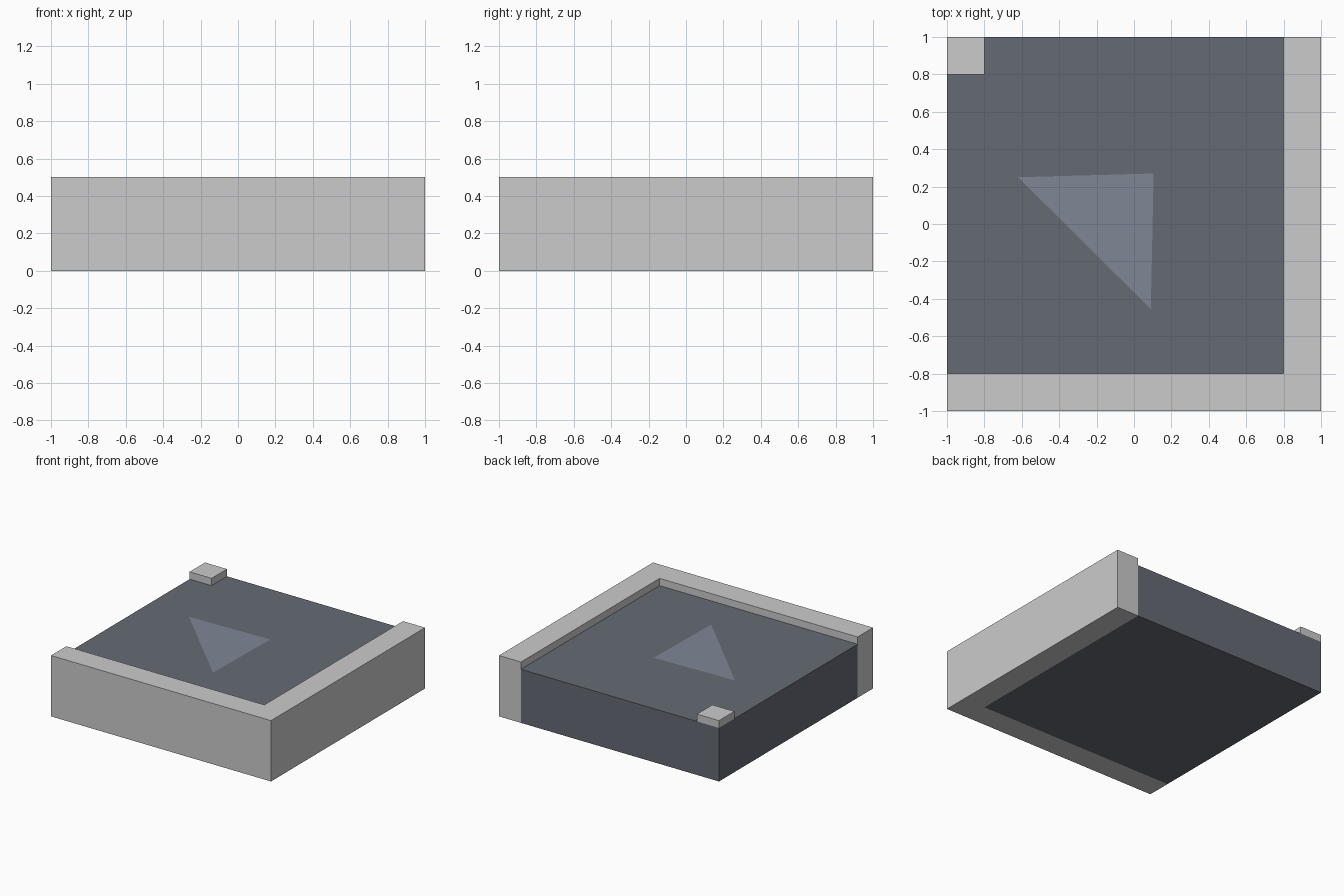
import bpy, bmesh

if "Cube" in bpy.data.objects:
    bpy.data.objects.remove(bpy.data.objects["Cube"])

HEIGHT, ROAD_Z, LIP = 0.5, 0.44, 0.2


def colour(name, rgb):
    mat = bpy.data.materials.new(name)
    mat.diffuse_color = (*rgb, 1)
    mat.use_nodes = True
    mat.node_tree.nodes["Principled BSDF"].inputs["Base Color"].default_value = mat.diffuse_color
    return mat


def prism(name, outline, z0, z1=None, mat=None):
    """Flat outline at z0, extruded up to z1 when given."""
    bm = bmesh.new()
    face = bm.faces.new([bm.verts.new((x, y, z0)) for x, y in outline])
    if z1 is not None:
        ext = bmesh.ops.extrude_face_region(bm, geom=[face], use_keep_orig=True)
        top = [v for v in ext["geom"] if isinstance(v, bmesh.types.BMVert)]
        bmesh.ops.translate(bm, verts=top, vec=(0, 0, z1 - z0))
        bmesh.ops.recalc_face_normals(bm, faces=bm.faces[:])
    mesh = bpy.data.meshes.new(name)
    bm.to_mesh(mesh)
    bm.free()
    if mat:
        mesh.materials.append(mat)
    obj = bpy.data.objects.new(name, mesh)
    bpy.context.collection.objects.link(obj)
    return obj


def rect(x0, y0, x1, y1):
    return [(x0, y0), (x1, y0), (x1, y1), (x0, y1)]


asphalt = colour("asphalt", (0.13, 0.145, 0.175))
paint = colour("marking", (0.21, 0.24, 0.30))
inner = 1 - LIP

# L-shaped curb along the front and right sides
prism("curb", [(-1, -1), (1, -1), (1, 1), (inner, 1), (inner, -inner), (-1, -inner)],
      0, HEIGHT)

# Road slab, lower than the curb
prism("road_slab", rect(-1, -inner, inner, 1), 0, ROAD_Z, asphalt)

# Small curb block on the far corner
prism("corner_block", rect(-1, inner, -inner, 1), ROAD_Z, HEIGHT)

# Painted triangle lying on the road
prism("road_marking", [(-0.62, 0.25), (0.09, -0.455), (0.105, 0.27)],
      ROAD_Z + 0.002, mat=paint)
